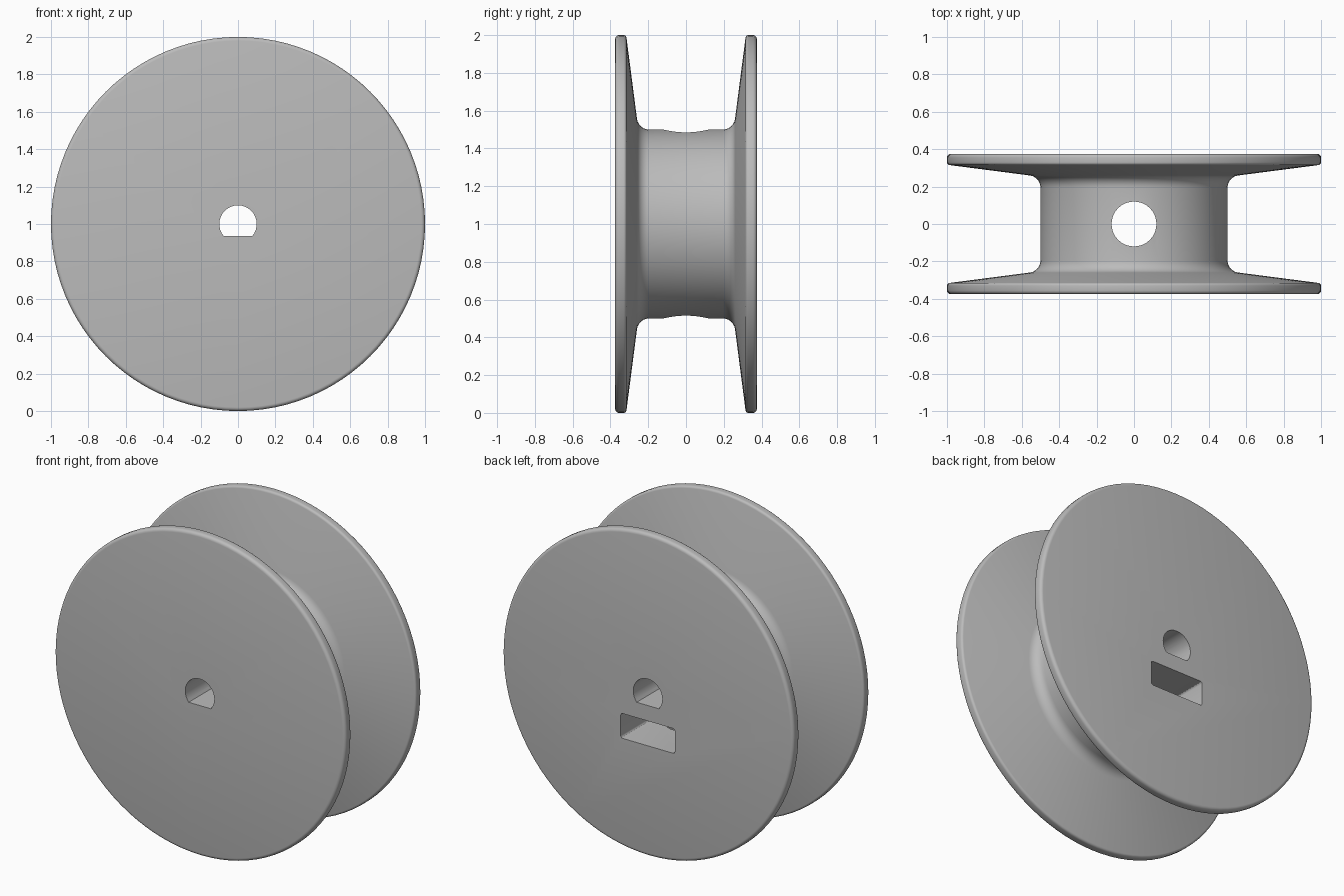
import bpy, bmesh, math
from mathutils import Vector

cube = bpy.data.objects.get("Cube")
if cube:
    bpy.data.objects.remove(cube, do_unlink=True)

SEGMENTS = 96
AXLE_Z = 1.0

grey = bpy.data.materials.new("light grey plastic")
grey.use_nodes = True
colour = (0.5, 0.5, 0.5, 1)
grey.diffuse_color = colour
grey.node_tree.nodes["Principled BSDF"].inputs["Base Color"].default_value = colour


def finish(name, bm):
    bmesh.ops.recalc_face_normals(bm, faces=bm.faces)
    mesh = bpy.data.meshes.new(name)
    bm.to_mesh(mesh)
    bm.free()
    mesh.materials.append(grey)
    obj = bpy.data.objects.new(name, mesh)
    bpy.context.collection.objects.link(obj)
    return obj


def arc(cx, cy, radius, start, end, steps):
    """Points (r, y) on an arc, angles in degrees."""
    angles = [math.radians(start + (end - start) * i / steps) for i in range(steps + 1)]
    return [(cx + radius * math.cos(a), cy + radius * math.sin(a)) for a in angles]


def lathe(name, profile):
    """Turn a profile of (radius, y) about the axle and cap both ends."""
    bm = bmesh.new()
    rings = []
    for r, y in profile:
        rings.append([bm.verts.new((r * math.cos(t), y, AXLE_Z + r * math.sin(t)))
                      for t in (math.tau * i / SEGMENTS for i in range(SEGMENTS))])
    for a, b in zip(rings, rings[1:]):
        for i in range(SEGMENTS):
            j = (i + 1) % SEGMENTS
            bm.faces.new((a[i], a[j], b[j], b[i]))
    bm.faces.new(rings[0])
    bm.faces.new(rings[-1])
    return finish(name, bm)


def prism(name, outline, offset):
    """Extrude a closed outline of 3D points by an offset."""
    bm = bmesh.new()
    face = bm.faces.new([bm.verts.new(p) for p in outline])
    made = bmesh.ops.extrude_face_region(bm, geom=[face])["geom"]
    bmesh.ops.translate(bm, vec=Vector(offset),
                        verts=[v for v in made if isinstance(v, bmesh.types.BMVert)])
    return finish(name, bm)


# Spool: half profile from the hub to the flange rim, mirrored along the axle
half = arc(0.565, 0.195, 0.065, 180, 98, 6)
half += arc(0.985, 0.330, 0.015, -82, 0, 4)
half += arc(0.980, 0.355, 0.020, 0, 90, 4)
profile = [(r, -y) for r, y in reversed(half)] + half
spool = lathe("spool", profile)

# D-shaped axle bore
flat = math.degrees(math.asin(0.65))
bore = prism("axle_bore_cutter",
             [(x, -0.5, AXLE_Z + z) for x, z in arc(0, 0, 0.1, -flat, 180 + flat, 24)],
             (0, 1, 0))

# Set screw hole running vertically through the hub
screw = prism("screw_hole_cutter",
              [(x, y, 0.3) for x, y in arc(0, 0, 0.12, 0, 348.75, 31)], (0, 0, 1.4))

# Nut pocket with slightly rounded corners, open at the back
corners = []
for sx, sz, start in ((1, 1, 0), (-1, 1, 90), (-1, -1, 180), (1, -1, 270)):
    corners += arc(sx * 0.173, 0.762 + sz * 0.064, 0.013, start, start + 90, 3)
pocket = prism("nut_pocket_cutter", [(x, -0.19, z) for x, z in corners], (0, 0.7, 0))

for cutter in (bore, screw, pocket):
    cutter.hide_render = True
    cut = spool.modifiers.new(cutter.name, 'BOOLEAN')
    cut.operation = 'DIFFERENCE'
    cut.solver = 'EXACT'
    cut.object = cutter

# Bake the cuts and remove the cutters
bpy.context.view_layer.update()
result = bpy.data.meshes.new_from_object(
    spool.evaluated_get(bpy.context.evaluated_depsgraph_get()))
spool.modifiers.clear()
spool.data = result
for cutter in (bore, screw, pocket):
    bpy.data.objects.remove(cutter, do_unlink=True)

bpy.ops.object.select_all(action='DESELECT')
spool.select_set(True)
bpy.context.view_layer.objects.active = spool
bpy.ops.object.shade_smooth_by_angle(angle=math.radians(30))
